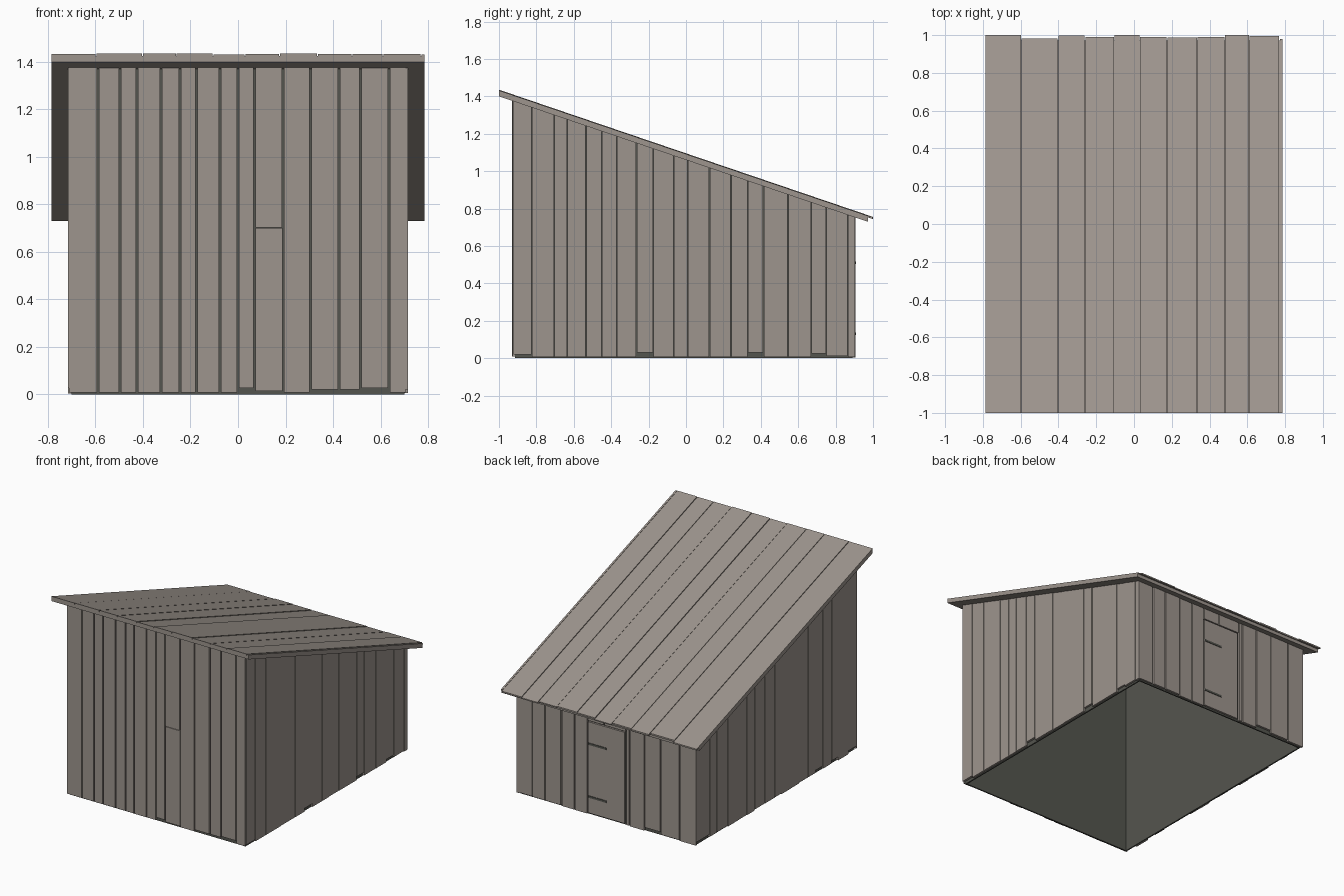
import bpy
import bmesh
import random

random.seed(4)
cube = bpy.data.objects.get("Cube")
if cube:
    bpy.data.objects.remove(cube, do_unlink=True)


def material(name, rgb):
    mat = bpy.data.materials.new(name)
    mat.use_nodes = True
    mat.diffuse_color = (*rgb, 1)
    mat.node_tree.nodes["Principled BSDF"].inputs["Base Color"].default_value = (*rgb, 1)
    return mat


WOOD = material("weathered wood", (0.34, 0.30, 0.27))
DARK = material("dark lining", (0.088, 0.09, 0.077))

# Overall dimensions
SLOPE = -0.34
CORE_X, FRONT, BACK = 0.70, -0.915, 0.89
GAP = 0.004


def roof(y, lift=0.0):
    """Height of the roof underside at depth y, plus a lift."""
    return 1.40 + SLOPE * (y + 1) + lift


def prism(bm, loop_a, loop_b):
    """Solid between two matching loops of points."""
    a = [bm.verts.new(p) for p in loop_a]
    b = [bm.verts.new(p) for p in loop_b]
    bm.faces.new(a)
    bm.faces.new(b[::-1])
    n = len(a)
    for i in range(n):
        j = (i + 1) % n
        bm.faces.new((a[j], a[i], b[i], b[j]))


def across(bm, x0, x1, y0, y1, z0, z1):
    """Upright panel on the front or back."""
    loops = [[(x0, y, z0), (x1, y, z0), (x1, y, z1), (x0, y, z1)] for y in (y0, y1)]
    prism(bm, *loops)


def along(bm, x0, x1, y0, y1, z0):
    """Upright side panel whose top follows the roof."""
    loops = [[(x, y0, z0), (x, y1, z0), (x, y1, roof(y1)), (x, y0, roof(y0))]
             for x in (x0, x1)]
    prism(bm, *loops)


def sloped(bm, x0, x1, y0, y1, low, high):
    """Strip lying on the roof slope."""
    loops = [[(x, y0, roof(y0, low)), (x, y1, roof(y1, low)),
              (x, y1, roof(y1, high)), (x, y0, roof(y0, high))] for x in (x0, x1)]
    prism(bm, *loops)


def finish(name, bm, mat):
    bmesh.ops.recalc_face_normals(bm, faces=bm.faces)
    mesh = bpy.data.meshes.new(name)
    bm.to_mesh(mesh)
    bm.free()
    mesh.materials.append(mat)
    obj = bpy.data.objects.new(name, mesh)
    bpy.context.collection.objects.link(obj)
    return obj


def pairs(edges):
    return zip(edges, edges[1:])


def thick():
    return random.uniform(0.012, 0.016)


def foot():
    return random.choice((0.004, 0.006, 0.01, 0.012, 0.028))


# Dark lining, open underneath
bm = bmesh.new()
T = 0.01
across(bm, -CORE_X, CORE_X, FRONT, FRONT + T, 0, roof(FRONT))
across(bm, -CORE_X, CORE_X, BACK - T, BACK, 0, roof(BACK))
for s in (-1, 1):
    along(bm, s * CORE_X, s * (CORE_X - T), FRONT, BACK, 0)
finish("wall_lining", bm, DARK)

# Front boards
bm = bmesh.new()
front_edges = [-0.715, -0.59, -0.497, -0.425, -0.325, -0.245, -0.175, -0.075,
               0, 0.07, 0.19, 0.305, 0.425, 0.515, 0.635, 0.71]
front_feet = {0: 0.028, 0.305: 0.02, 0.425: 0.02, 0.515: 0.028, 0.07: 0.015}
for a, b in pairs(front_edges):
    y, z, top = FRONT - thick(), front_feet.get(a, 0.008), roof(-0.93)
    if a == 0.07:
        # one board is pieced from two lengths
        across(bm, a + GAP, b - GAP, y, FRONT, 0.702, top)
        across(bm, a + GAP, b - GAP / 2, y - 0.002, FRONT, z, 0.70)
    else:
        across(bm, a + GAP, b - GAP, y, FRONT, z, top)
finish("front_boards", bm, WOOD)

# Side boards
side_edges = [-0.925, -0.825, -0.705, -0.635, -0.535, -0.45, -0.37, -0.265, -0.175,
              -0.065, 0.01, 0.125, 0.24, 0.33, 0.415, 0.545, 0.67, 0.75, 0.865, 0.905]
side_feet = {-0.925: 0.02, -0.265: 0.03, 0.33: 0.03, 0.67: 0.025, 0.75: 0.012}
for name, s in (("left", 1), ("right", -1)):
    bm = bmesh.new()
    for a, b in pairs(side_edges):
        z = side_feet.get(a, 0.006) if s > 0 else foot()
        along(bm, s * CORE_X, s * (CORE_X + thick()), a + GAP / 2, b - GAP / 2, z)
    finish(name + "_side_boards", bm, WOOD)

# Back boards on both sides of the doorway and above it
bm = bmesh.new()
DOOR_TOP = 0.675
for edges in ([-0.715, -0.58, -0.43, -0.305, -0.185, -0.155],
              [0.15, 0.255, 0.36, 0.486, 0.59, 0.71]):
    for a, b in pairs(edges):
        across(bm, a + GAP, b - GAP, BACK, BACK + thick(), foot(), roof(0.905))
for a, b in pairs([-0.155, 0.02, 0.15]):
    across(bm, a + GAP, b - GAP, BACK, BACK + thick(), DOOR_TOP, roof(0.905))
finish("back_boards", bm, WOOD)

# Door with two strap hinges
bm = bmesh.new()
across(bm, -0.143, 0.145, BACK, BACK + 0.014, 0.012, DOOR_TOP - 0.008)
finish("door", bm, WOOD)
bm = bmesh.new()
for z in (0.13, 0.51):
    across(bm, 0.0, 0.145, BACK + 0.012, BACK + 0.018, z - 0.007, z + 0.007)
finish("door_hinges", bm, DARK)

# Roof slab with thin boards of uneven length on top
bm = bmesh.new()
sloped(bm, -0.785, 0.785, -1, 0.972, 0, 0.024)
finish("roof_slab", bm, WOOD)
bm = bmesh.new()
roof_edges = [-0.787, -0.597, -0.403, -0.26, -0.105, 0.03, 0.175, 0.335, 0.48, 0.61,
              0.77, 0.787]
roof_ends = [1.0, 0.983, 0.997, 0.99, 1.0, 0.99, 0.988, 0.99, 1.0, 0.996, 0.98]
for (a, b), end in zip(pairs(roof_edges), roof_ends):
    sloped(bm, a + GAP / 2, b - GAP / 2, -1, end, 0.024, random.uniform(0.031, 0.036))
finish("roof_boards", bm, WOOD)
